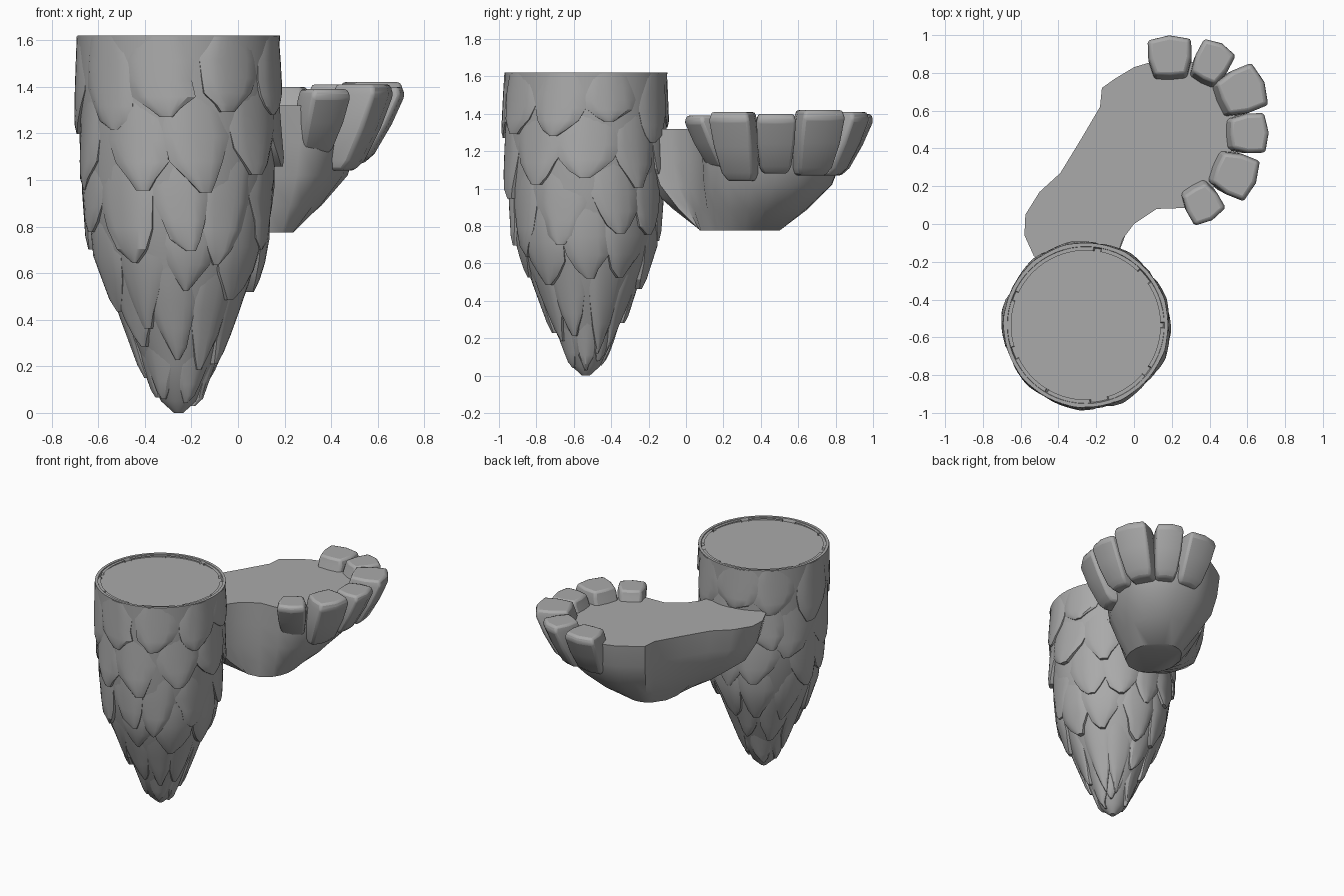
import bpy, bmesh, math, random
from mathutils import Vector

if "Cube" in bpy.data.objects:
    bpy.data.objects.remove(bpy.data.objects["Cube"])

random.seed(7)
CX, CY = -0.255, -0.535

stone = bpy.data.materials.new("grey stone")
stone.diffuse_color = (0.4, 0.4, 0.4, 1)
stone.use_nodes = True
stone.node_tree.nodes["Principled BSDF"].inputs["Base Color"].default_value = stone.diffuse_color


def make(name, bm, angle=30):
    bmesh.ops.recalc_face_normals(bm, faces=bm.faces)
    me = bpy.data.meshes.new(name)
    bm.to_mesh(me)
    bm.free()
    me.materials.append(stone)
    ob = bpy.data.objects.new(name, me)
    bpy.context.collection.objects.link(ob)
    bpy.context.view_layer.objects.active = ob
    ob.select_set(True)
    bpy.ops.object.shade_smooth_by_angle(angle=math.radians(angle))
    ob.select_set(False)
    return ob


def loft(rings, caps=(True, True)):
    """Join closed rings of equal length with quads."""
    bm = bmesh.new()
    vs = [[bm.verts.new(p) for p in ring] for ring in rings]
    n = len(vs[0])
    for a, b in zip(vs, vs[1:]):
        for i in range(n):
            bm.faces.new((a[i], a[(i + 1) % n], b[(i + 1) % n], b[i]))
    if caps[0]:
        bm.faces.new(vs[0])
    if caps[1]:
        bm.faces.new(vs[-1])
    return bm


# Pillar profile: (height, radius)
PROFILE = [(0.0, 0.02), (0.05, 0.075), (0.2, 0.145), (0.4, 0.235), (0.7, 0.365),
           (1.0, 0.41), (1.3, 0.425), (1.62, 0.435)]


def radius(z):
    for (z0, r0), (z1, r1) in zip(PROFILE, PROFILE[1:]):
        if z <= z1:
            return r0 + (r1 - r0) * max(0, (z - z0) / (z1 - z0))
    return PROFILE[-1][1]


def around(theta, r, z):
    return Vector((CX + r * math.cos(theta), CY + r * math.sin(theta), z))


# Pillar core with a thin rim and recessed lid
core = [(r, z) for z, r in PROFILE] + [(0.416, 1.62), (0.41, 1.6)]
make("pillar_core", loft([[around(math.tau * i / 64, r, z) for i in range(64)]
                          for r, z in core]))

# Overlapping rock slabs: outline half width along the slab, top to tip
WIDTHS = [(0, 0.8), (0.3, 1.0), (0.55, 1.0), (0.75, 0.8), (0.9, 0.48), (1.0, 0.14)]
NU = 8


def slab(bm, theta, half, zt, zb, lift_top, lift_tip):
    skew = random.uniform(-0.45, 0.45)
    wob = [random.uniform(-0.12, 0.12) for _ in range(2 * len(WIDTHS))]
    ridge = random.uniform(-0.5, 0.5)
    grid, base = [], []
    for k, (v, w) in enumerate(WIDTHS):
        row, low = [], []
        for j in range(NU + 1):
            u = 2 * j / NU - 1
            side = w + wob[2 * k + (u > 0)] * min(1, 2 * v)
            th = theta + half * (u * max(side, 0.08) + skew * v * v)
            z = zt + (zb - zt) * v
            r = radius(z)
            crown = 0.012 * (1 - abs(u - ridge) / 1.5)
            edge = -0.008 if abs(u) == 1 or k == len(WIDTHS) - 1 else 0
            lift = lift_top + (lift_tip - lift_top) * v + crown + edge
            row.append(bm.verts.new(around(th, r + lift, z)))
            low.append(bm.verts.new(around(th, max(r - 0.04, 0.005), z)))
        grid.append(row)
        base.append(low)
    for k in range(len(grid) - 1):
        for j in range(NU):
            bm.faces.new((grid[k][j], grid[k][j + 1], grid[k + 1][j + 1], grid[k + 1][j]))
        for j in (0, NU):
            bm.faces.new((grid[k][j], grid[k + 1][j], base[k + 1][j], base[k][j]))
    for k in (0, -1):
        for j in range(NU):
            bm.faces.new((grid[k][j], grid[k][j + 1], base[k][j + 1], base[k][j]))


# Slab rows: top, tip, count, lift at top, lift at tip
ROWS = [(0.36, 0.02, 6, -0.02, 0.015), (0.72, 0.2, 9, -0.02, 0.02),
        (0.98, 0.44, 9, -0.022, 0.026), (1.22, 0.7, 10, -0.022, 0.024),
        (1.45, 0.98, 9, -0.02, 0.024), (1.615, 1.27, 9, -0.008, 0.018)]
for i, (zt, zb, n, lt, lb) in enumerate(ROWS):
    bm = bmesh.new()
    for k in range(n):
        top = zt if i == len(ROWS) - 1 else zt + random.uniform(-0.03, 0.05)
        tip = zb + (random.uniform(-0.09, 0.09) if i else random.uniform(0, 0.06))
        th = math.tau * (k + 0.5 * (i % 2) + random.uniform(-0.12, 0.12)) / n
        slab(bm, th, math.pi / n * random.uniform(0.95, 1.2), top, tip,
             lt, lb + random.uniform(-0.006, 0.008))
    make("rock_slabs_%d" % (i + 1), bm, 25)

# Foot-shaped ledge: top outline lofted to a small flat underside
OUT = [(-0.53, -0.17), (-0.58, -0.06), (-0.575, 0.05), (-0.5, 0.17), (-0.39, 0.27),
       (-0.28, 0.45), (-0.18, 0.62), (-0.17, 0.72), (-0.1, 0.77), (0.0, 0.83),
       (0.1, 0.86), (0.3, 0.86), (0.45, 0.78), (0.53, 0.64), (0.54, 0.5),
       (0.51, 0.36), (0.44, 0.22), (0.36, 0.12), (0.27, 0.085), (0.12, 0.08),
       (0.0, 0.0), (-0.06, -0.08), (-0.1, -0.2), (-0.3, -0.3)]


def ledge_ring(f, z):
    ring = []
    for x, y in OUT:
        # Underside oval, matched by direction from the ledge middle
        a = math.atan2(y - 0.3, x - 0.05)
        bx, by = 0.06 + 0.18 * math.cos(a), 0.285 + 0.215 * math.sin(a)
        ring.append((bx + (x - bx) * f, by + (y - by) * f, z))
    return ring


make("ledge", loft([ledge_ring(0, 0.775), ledge_ring(0.42, 0.89), ledge_ring(0.78, 1.02),
                    ledge_ring(0.93, 1.16), ledge_ring(1.0, 1.32)]), 35)

# Toe blocks: x, y, outward angle, width, depth, bottom, top
TOES = [(0.19, 0.89, 92, 0.23, 0.21, 1.07, 1.4), (0.415, 0.86, 62, 0.19, 0.21, 1.07, 1.41),
        (0.575, 0.705, 22, 0.24, 0.24, 1.07, 1.42), (0.61, 0.48, 2, 0.21, 0.2, 1.08, 1.4),
        (0.54, 0.26, -22, 0.23, 0.22, 1.04, 1.41), (0.365, 0.105, -60, 0.19, 0.19, 1.1, 1.39)]
# Height share, size, inward shift
LEVELS = [(0.0, 0.62, 0.13), (0.12, 0.8, 0.105), (0.5, 0.95, 0.05),
          (0.88, 1.0, 0.0), (1.0, 0.9, 0.0)]
for i, (x, y, ang, w, d, zb, zt) in enumerate(TOES):
    a = math.radians(ang)
    o, s = Vector((math.cos(a), math.sin(a), 0)), Vector((-math.sin(a), math.cos(a), 0))
    rings = []
    for t, size, shift in LEVELS:
        c = Vector((x, y, zb + (zt - zb) * t)) - o * shift
        # Trapezoid section with bowed sides, wider on the outside
        rings.append([c + (o * d * p + s * w * q) * size for p, q in
                      [(0.42, 0.5), (-0.05, 0.5), (-0.5, 0.38), (-0.53, 0),
                       (-0.5, -0.38), (-0.05, -0.5), (0.42, -0.5), (0.53, 0)]])
    ob = make("toe_block_%d" % (i + 1), loft(rings), 35)
    bev = ob.modifiers.new("soft edges", 'BEVEL')
    bev.width, bev.segments, bev.angle_limit = 0.014, 2, math.radians(35)
